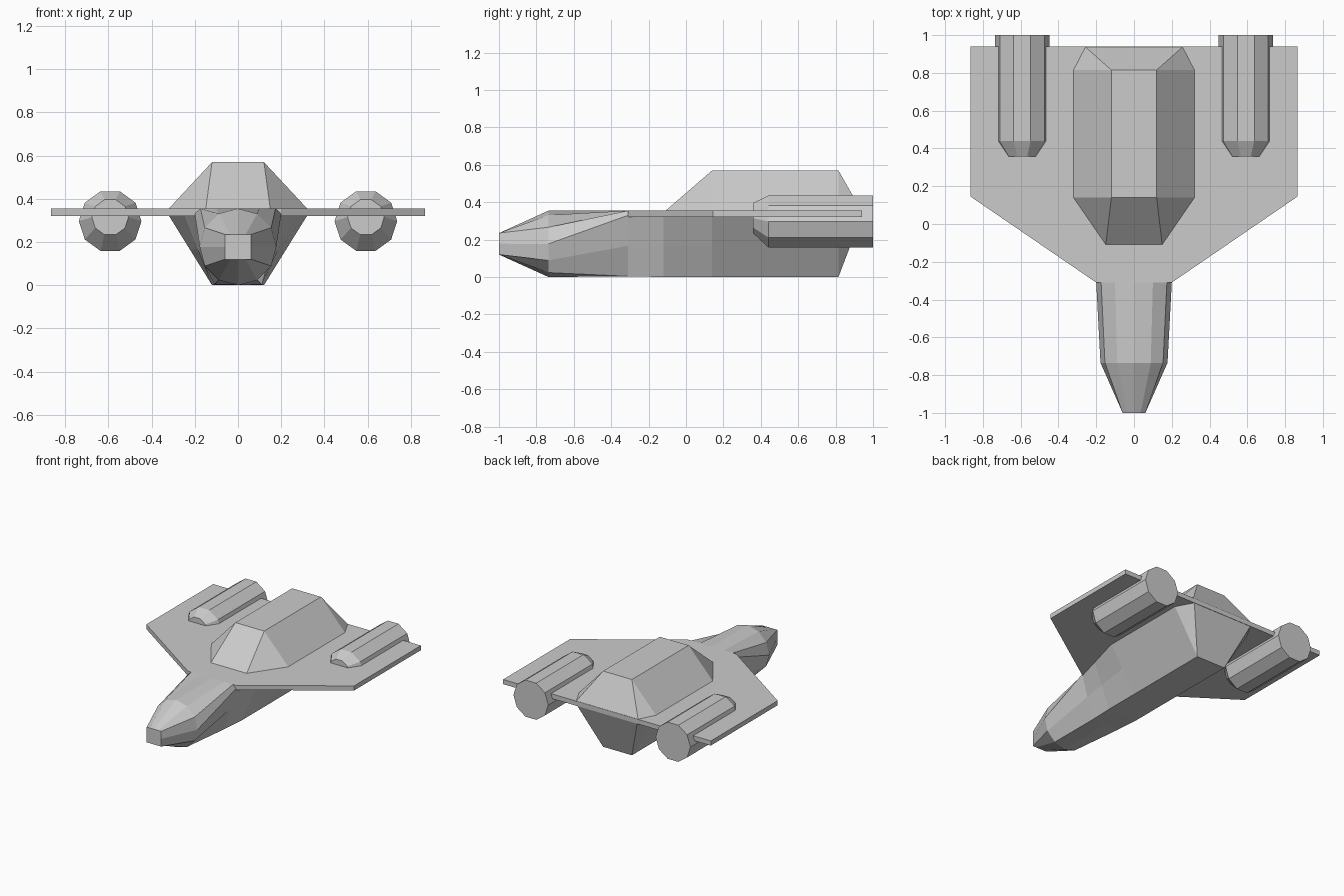
import bpy, bmesh, math
from mathutils import Vector

if "Cube" in bpy.data.objects:
    bpy.data.objects.remove(bpy.data.objects["Cube"])


def finish(name, bm):
    bmesh.ops.recalc_face_normals(bm, faces=bm.faces)
    me = bpy.data.meshes.new(name)
    bm.to_mesh(me)
    bm.free()
    ob = bpy.data.objects.new(name, me)
    bpy.context.collection.objects.link(ob)
    return ob


def loft(name, rings):
    bm = bmesh.new()
    loops = [[bm.verts.new(p) for p in r] for r in rings]
    n = len(loops[0])
    for a, b in zip(loops, loops[1:]):
        for i in range(n):
            j = (i + 1) % n
            bm.faces.new((a[i], a[j], b[j], b[i]))
    bm.faces.new(loops[0])
    bm.faces.new(loops[-1])
    return finish(name, bm)


def circle(y, x, z, r, n):
    return [(x + r * math.cos(2 * math.pi * i / n), y,
             z + r * math.sin(2 * math.pi * i / n)) for i in range(n)]


def mirrored(y, half):
    # half section: 7 points from top centre, round +x, to bottom centre
    right = half[3::-1]          # equator up to top
    left = [(-x, z) for x, z in half[1:6]]
    low = half[6:3:-1]           # bottom back up towards equator
    return [(x, y, z) for x, z in right + left + low]


def hull_section(y, w, wb, ztop, zeq, zb=0.0):
    # flat top, sloping sides, flat keel
    return mirrored(y, [(0, ztop), (w * .5, ztop), (w * .87, ztop), (w, zeq),
                        ((w + wb) / 2, (zeq + zb) / 2), (wb, zb), (0, zb)])


# Fuselage and lower hull: square nose, round neck, trapezoid belly, wedge tail
tip = mirrored(-1, [(0, .235), (.035, .235), (.06, .235), (.06, .178),
                    (.06, .12), (.035, .12), (0, .12)])
loft("fuselage", [
    tip,
    circle(-.735, 0, .1775, .1775, 12),
    hull_section(-.31, .2, .11, .355, .33, .004),
    hull_section(-.12, .253, .12, .348, .33),
    hull_section(.14, .325, .12, .345, .33),
    hull_section(.815, .325, .12, .345, .33),
    hull_section(.938, .26, .25, .345, .335, .322),
])

# Wing plate
outline = [(.2, -.31), (.865, .145), (.865, .94)]
outline += [(-x, y) for x, y in reversed(outline)]
loft("wing", [[(x, y, z) for x, y in outline] for z in (.32, .355)])

# Faceted upper housing
bm = bmesh.new()
for s in (-1, 1):
    for x, y, z in [(.15, -.115, .35), (.325, .14, .35), (.325, .815, .35),
                    (.26, .94, .35), (.12, .14, .57), (.12, .815, .57)]:
        bm.verts.new((s * x, y, z))
bmesh.ops.convex_hull(bm, input=bm.verts)
bmesh.ops.dissolve_limit(bm, angle_limit=.01, verts=bm.verts, edges=bm.edges)
finish("upper_housing", bm)

# Engines with tapered fronts
for side, s in (("left", -1), ("right", 1)):
    loft(side + "_engine", [
        circle(.358, s * .592, .315, .085, 10),
        circle(.44, s * .592, .297, .145, 10),
        circle(1, s * .592, .297, .145, 10),
    ])
